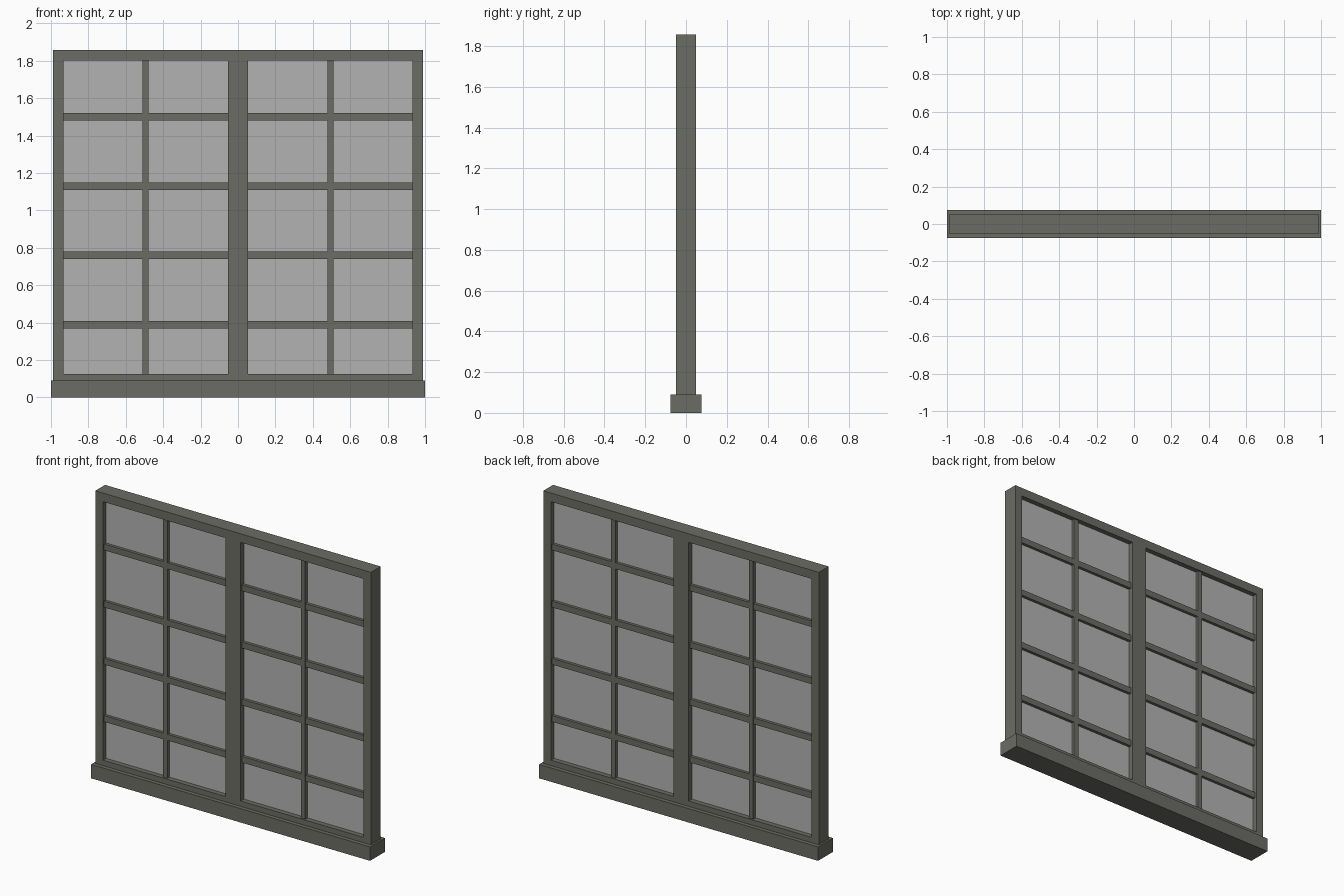
import bpy, bmesh

if "Cube" in bpy.data.objects:
    bpy.data.objects.remove(bpy.data.objects["Cube"])


def material(name, rgb):
    m = bpy.data.materials.new(name)
    m.diffuse_color = (*rgb, 1)
    m.use_nodes = True
    m.node_tree.nodes["Principled BSDF"].inputs["Base Color"].default_value = m.diffuse_color
    return m


frame_mat = material("dark_frame", (0.15, 0.15, 0.13))
glass_mat = material("pale_glass", (0.45, 0.45, 0.45))


def box(name, x, z, half_depth, mat=frame_mat):
    """Box spanning the x and z ranges, centred on y = 0."""
    bm = bmesh.new()
    bmesh.ops.create_cube(bm, size=1)
    for v in bm.verts:
        v.co = (x[v.co.x > 0], half_depth * (1 if v.co.y > 0 else -1), z[v.co.z > 0])
    me = bpy.data.meshes.new(name)
    bm.to_mesh(me)
    bm.free()
    me.materials.append(mat)
    ob = bpy.data.objects.new(name, me)
    bpy.context.collection.objects.link(ob)
    return ob


OUT, IN, POST = 0.988, 0.933, 0.054
SILL, BOTTOM, HEAD, TOP = 0.09, 0.125, 1.80, 1.856

# Sill and outer frame
box("sill", (-1, 1), (0, SILL), 0.076)
box("head_rail", (-OUT, OUT), (HEAD, TOP), 0.05)
box("centre_post", (-POST, POST), (SILL, HEAD), 0.05)

# Left and right halves
for side, s in (("left", -1), ("right", 1)):
    def span(a, b):
        return tuple(sorted((s * a, s * b)))

    box(side + "_jamb", span(IN, OUT), (SILL, HEAD), 0.05)
    box(side + "_bottom_rail", span(POST, IN), (SILL, BOTTOM), 0.05)
    box(side + "_glass", span(POST, IN), (BOTTOM, HEAD), 0.018, glass_mat)
    # Glazing bars
    box(side + "_upright_bar", span(0.478, 0.51), (BOTTOM, HEAD), 0.04)
    for i in range(4):
        z = 0.389 + 0.3705 * i
        box(f"{side}_cross_bar_{i + 1}", span(POST, IN), (z - 0.02, z + 0.02), 0.037)
